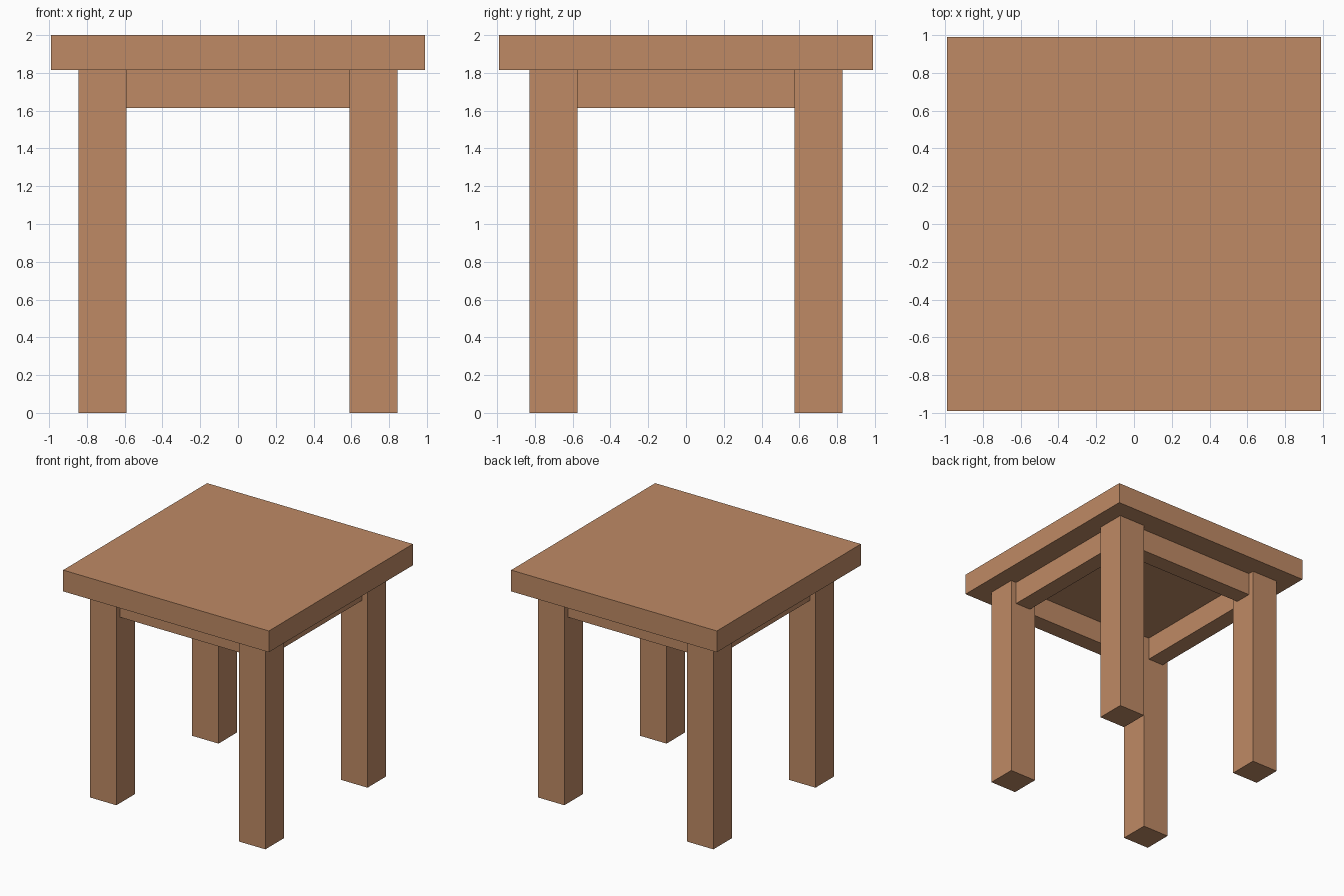
import bpy

if "Cube" in bpy.data.objects:
    bpy.data.objects.remove(bpy.data.objects["Cube"], do_unlink=True)

# Single warm wood colour
wood = bpy.data.materials.new("warm_wood")
wood.use_nodes = True
colour = (0.52, 0.255, 0.13, 1)
wood.diffuse_color = colour
wood.node_tree.nodes["Principled BSDF"].inputs["Base Color"].default_value = colour


def box(name, low, high):
    """Add a flat-shaded box between two opposite corners."""
    centre = [(a + b) / 2 for a, b in zip(low, high)]
    bpy.ops.mesh.primitive_cube_add(size=1, location=centre)
    obj = bpy.context.object
    obj.name = name
    obj.scale = [b - a for a, b in zip(low, high)]
    bpy.ops.object.transform_apply(location=False, rotation=False, scale=True)
    obj.data.materials.append(wood)
    return obj


TOP_HALF, TOP_Z, HEIGHT = 0.99, 1.815, 2.0
LEG = 0.255                      # leg width
LEG_X, LEG_Y = 0.717, 0.702      # leg centres
RAIL, RAIL_Z = 0.15, 1.615       # rail thickness and underside
h, r = LEG / 2, RAIL / 2

# Table top
box("table_top", (-TOP_HALF, -TOP_HALF, TOP_Z), (TOP_HALF, TOP_HALF, HEIGHT))

# Four square legs
for sx, side in ((1, "left"), (-1, "right")):
    for sy, end in ((-1, "front"), (1, "back")):
        x, y = sx * LEG_X, sy * LEG_Y
        box(f"{end}_{side}_leg", (x - h, y - h, 0), (x + h, y + h, TOP_Z))

# Rails centred between the legs, under the top
for s, end, side in ((-1, "front", "right"), (1, "back", "left")):
    x, y = s * LEG_X, s * LEG_Y
    box(f"{end}_rail", (h - LEG_X, y - r, RAIL_Z), (LEG_X - h, y + r, TOP_Z))
    box(f"{side}_rail", (x - r, h - LEG_Y, RAIL_Z), (x + r, LEG_Y - h, TOP_Z))
